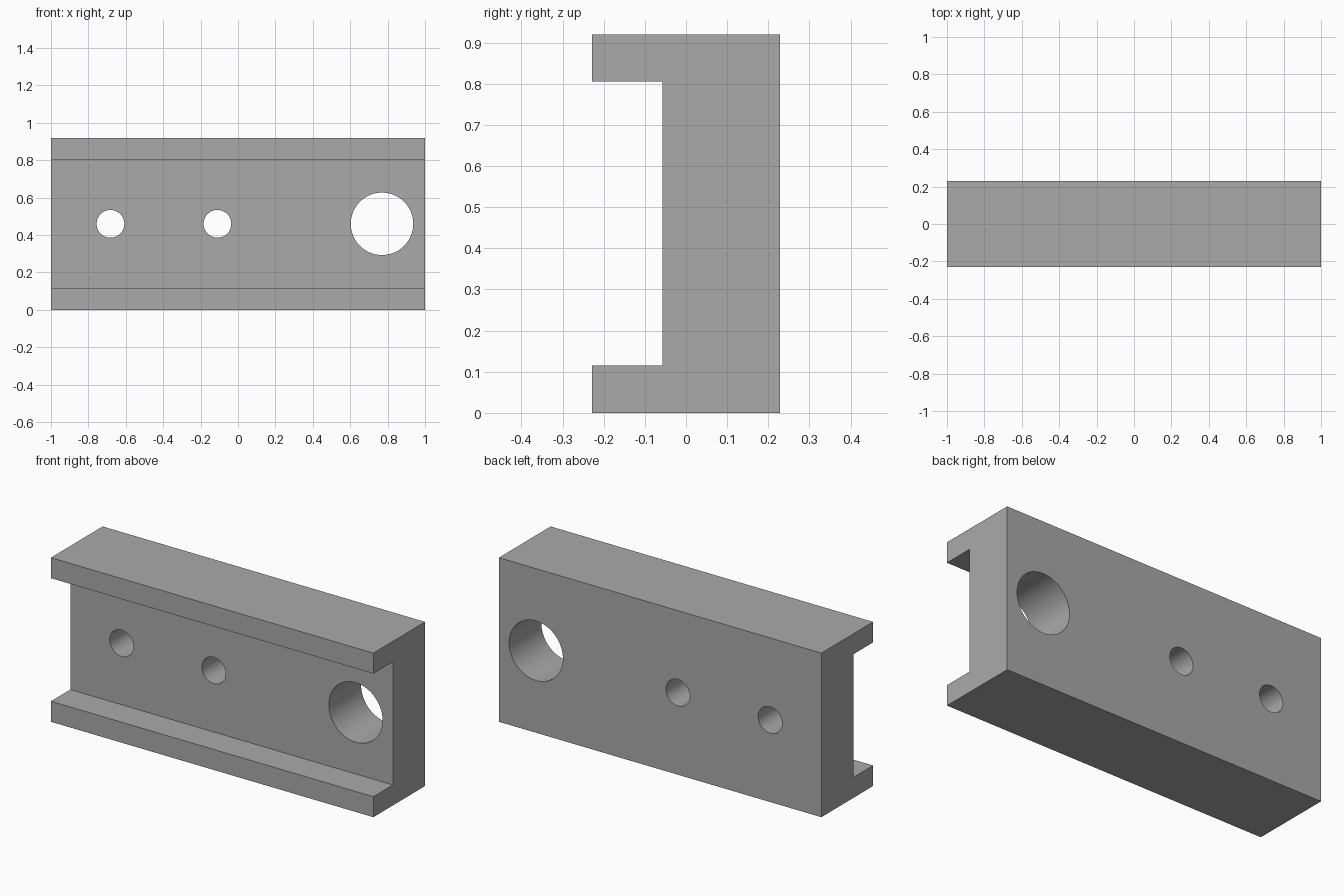
import bpy
import bmesh
import math

cube = bpy.data.objects.get("Cube")
if cube:
    bpy.data.objects.remove(cube, do_unlink=True)

HALF_LENGTH, HALF_DEPTH, HEIGHT = 1.0, 0.229, 0.92
LIP, WEB_FRONT = 0.115, -0.057

# Plain grey material
grey = bpy.data.materials.new("plain grey")
grey.use_nodes = True
colour = (0.4, 0.4, 0.4, 1)
grey.diffuse_color = colour
grey.node_tree.nodes["Principled BSDF"].inputs["Base Color"].default_value = colour

# Channel block: C-shaped section swept along its length
section = [(-HALF_DEPTH, 0), (HALF_DEPTH, 0), (HALF_DEPTH, HEIGHT),
           (-HALF_DEPTH, HEIGHT), (-HALF_DEPTH, HEIGHT - LIP),
           (WEB_FRONT, HEIGHT - LIP), (WEB_FRONT, LIP), (-HALF_DEPTH, LIP)]
bm = bmesh.new()
end = bm.faces.new([bm.verts.new((-HALF_LENGTH, y, z)) for y, z in section])
swept = bmesh.ops.extrude_face_region(bm, geom=[end])["geom"]
bmesh.ops.translate(bm, vec=(2 * HALF_LENGTH, 0, 0),
                    verts=[v for v in swept if isinstance(v, bmesh.types.BMVert)])
bmesh.ops.recalc_face_normals(bm, faces=bm.faces)
mesh = bpy.data.meshes.new("channel_block")
bm.to_mesh(mesh)
bm.free()
mesh.materials.append(grey)
block = bpy.data.objects.new("channel_block", mesh)
bpy.context.collection.objects.link(block)


def drill(x, radius):
    """Cut a round through-hole in the web from front to back."""
    bpy.ops.mesh.primitive_cylinder_add(vertices=64, radius=radius, depth=1,
                                        location=(x, 0, HEIGHT / 2),
                                        rotation=(math.pi / 2, 0, 0))
    cutter = bpy.context.object
    cutter.name = "hole_cutter"
    cutter.hide_render = True
    cutter.data.materials.append(grey)
    cut = block.modifiers.new("hole", "BOOLEAN")
    cut.operation, cut.solver, cut.object = "DIFFERENCE", "EXACT", cutter
    bpy.context.view_layer.objects.active = block
    bpy.ops.object.modifier_apply(modifier=cut.name)
    bpy.data.objects.remove(cutter, do_unlink=True)


# Two small bolt holes and one large bore
for x, radius in ((-0.682, 0.074), (-0.11, 0.074), (0.77, 0.167)):
    drill(x, radius)

# Smooth hole walls, sharp edges elsewhere
bpy.ops.object.select_all(action="DESELECT")
block.select_set(True)
bpy.context.view_layer.objects.active = block
bpy.ops.object.shade_smooth_by_angle(angle=math.radians(30))
